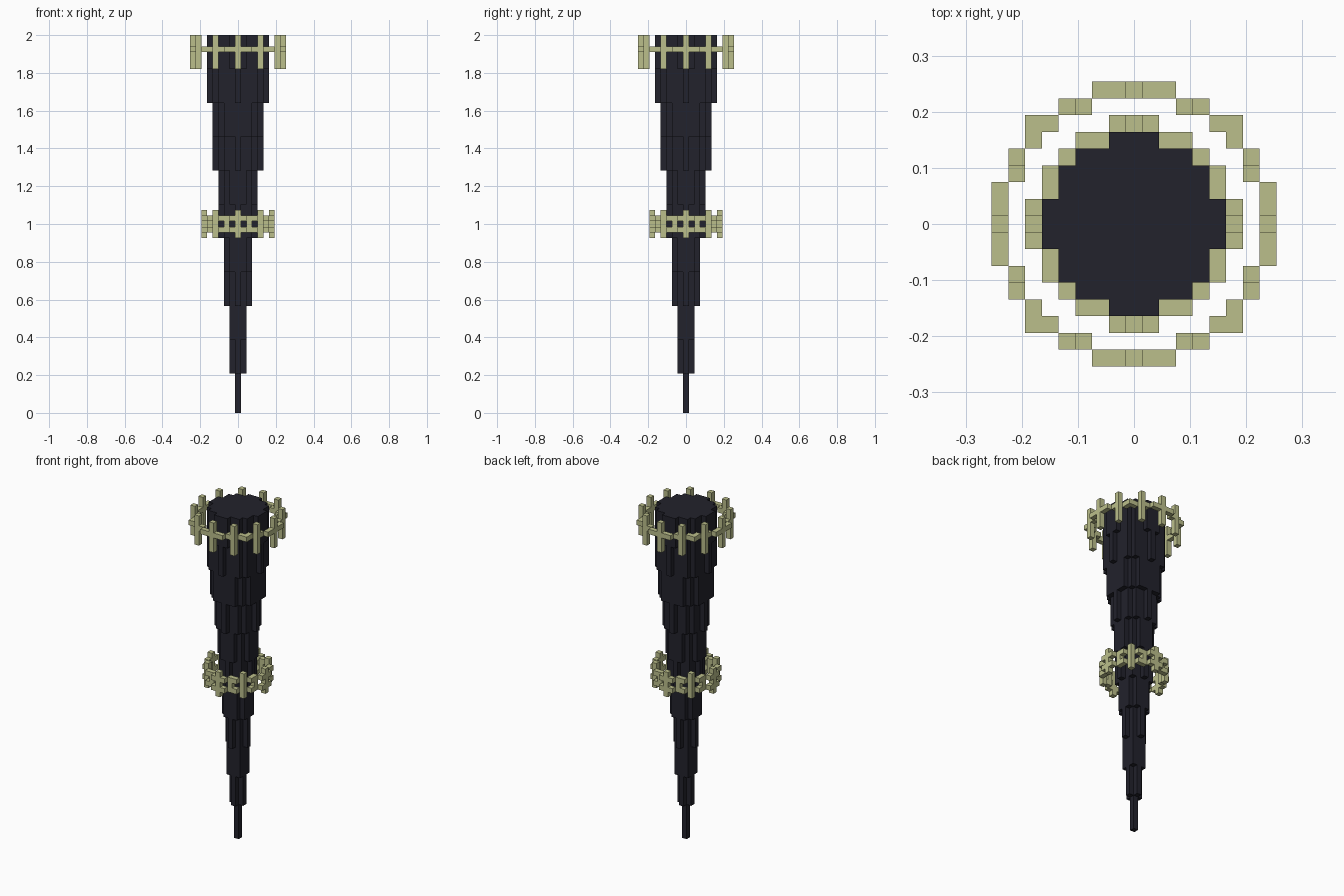
import bpy
import bmesh
import math
from mathutils import Vector

LAYERS = 67
V = 2 / LAYERS  # edge of one cube cell

default = bpy.data.objects.get("Cube")
if default:
    bpy.data.objects.remove(default, do_unlink=True)


def make_material(name, rgb):
    mat = bpy.data.materials.new(name)
    mat.use_nodes = True
    mat.diffuse_color = (*rgb, 1)
    mat.node_tree.nodes["Principled BSDF"].inputs["Base Color"].default_value = (*rgb, 1)
    return mat


def build_cells(name, cells, mat):
    """Skin a set of grid cells, keeping only the outer faces."""
    bm = bmesh.new()
    for cell in cells:
        centre = Vector(cell) + Vector((0, 0, 0.5))
        for axis in range(3):
            for sign in (-1, 1):
                n = Vector((0, 0, 0))
                n[axis] = sign
                if tuple(int(c + d) for c, d in zip(cell, n)) in cells:
                    continue
                u = Vector((0, 0, 0))
                u[(axis + 1) % 3] = 0.5
                w = n.cross(u)
                mid = centre + n / 2
                corners = (mid - u - w, mid + u - w, mid + u + w, mid - u + w)
                bm.faces.new([bm.verts.new(p * V) for p in corners])
    bmesh.ops.remove_doubles(bm, verts=bm.verts, dist=V / 100)
    mesh = bpy.data.meshes.new(name)
    bm.to_mesh(mesh)
    bm.free()
    mesh.materials.append(mat)
    obj = bpy.data.objects.new(name, mesh)
    bpy.context.collection.objects.link(obj)


def disc(inner, outer):
    """Grid positions whose distance from the axis lies in the range."""
    span = range(-9, 10)
    return [(x, y) for x in span for y in span if inner <= math.hypot(x, y) <= outer]


dark = make_material("dark slate", (0.016, 0.016, 0.025))
straw = make_material("pale straw", (0.50, 0.52, 0.26))

# Tapered spike: stepped discs, widening every six layers
spike = set()
for z in range(LAYERS):
    band = max(0, (z - 1) // 6)
    radius = min((band + 1) / 2, 5 if band < 10 else 5.25)
    spike |= {(x, y, z) for x, y in disc(0, radius)}
build_cells("spike_body", spike, dark)

# Upper ring: one rail with twelve upright posts
upper = set()
for x, y in disc(7.5, 8.5):
    is_post = sorted((abs(x), abs(y))) in ([0, 8], [4, 7])
    upper |= {(x, y, z) for z in (range(61, 67) if is_post else [64])}
build_cells("upper_ring", upper, straw)

# Lower ring: two rails, tall posts and short ties between the rails
lower = set()
for x, y in disc(5.25, 6.2):
    spot = sorted((abs(x), abs(y)))
    if spot in ([0, 6], [4, 4]):
        layers = range(31, 36)
    elif spot == [2, 5]:
        layers = range(32, 35)
    else:
        layers = (32, 34)
    lower |= {(x, y, z) for z in layers}
build_cells("lower_ring", lower, straw)
